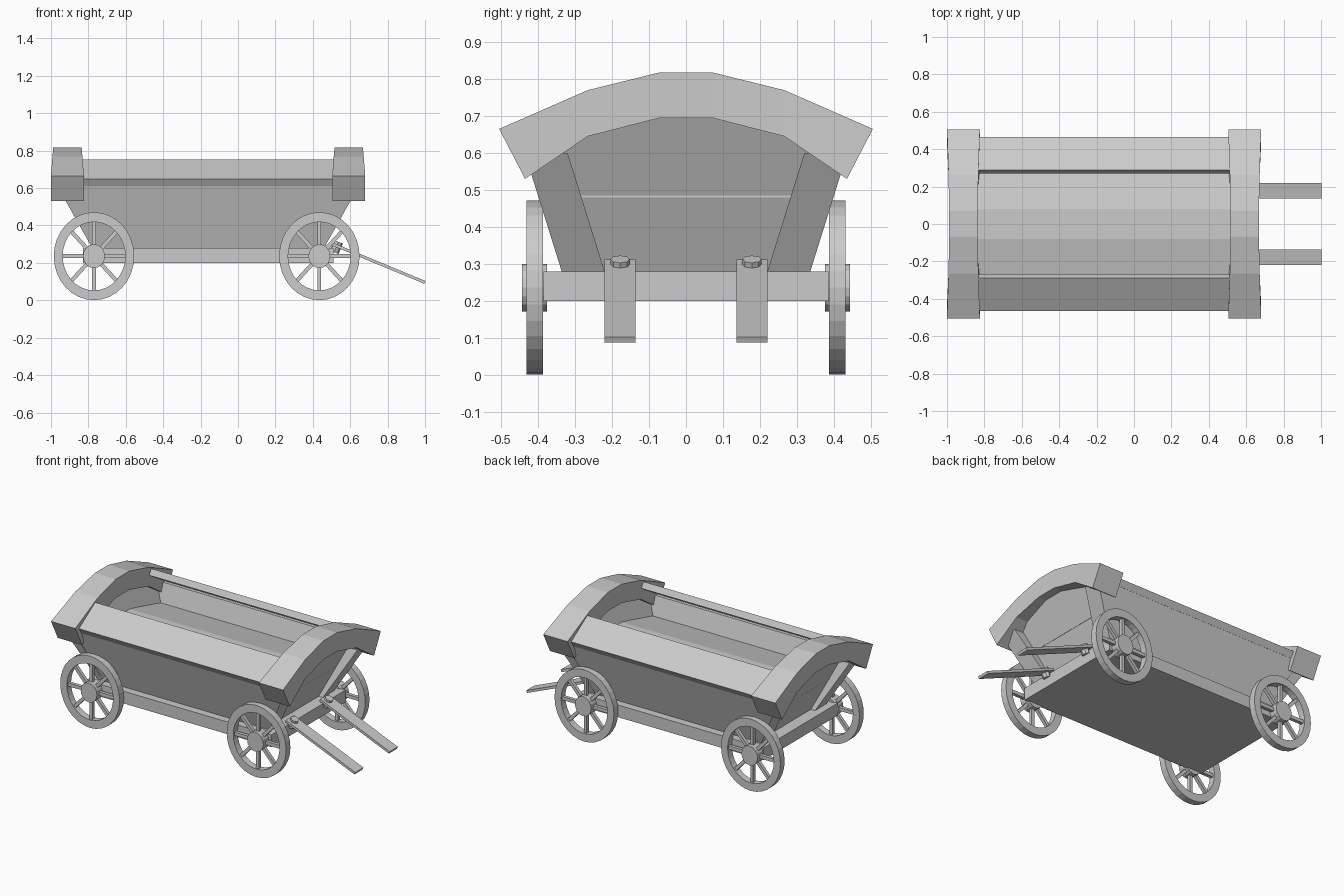
import bpy
import bmesh
from math import cos, sin, pi, radians
from mathutils import Matrix, Vector

cube = bpy.data.objects.get("Cube")
if cube:
    bpy.data.objects.remove(cube, do_unlink=True)

grey = bpy.data.materials.new("plain_grey")
grey.use_nodes = True
grey.diffuse_color = (0.6, 0.6, 0.6, 1)
grey.node_tree.nodes["Principled BSDF"].inputs["Base Color"].default_value = (0.6, 0.6, 0.6, 1)

MID = -0.16          # middle of the wagon body along x
END = 0.59           # half length of the body at its foot


def finish(name, bm):
    bmesh.ops.recalc_face_normals(bm, faces=bm.faces)
    mesh = bpy.data.meshes.new(name)
    bm.to_mesh(mesh)
    bm.free()
    mesh.materials.append(grey)
    obj = bpy.data.objects.new(name, mesh)
    bpy.context.collection.objects.link(obj)
    return obj


def loft(name, rings, closed=False):
    """Skin a row of equal rings; cap the ends unless the row is closed."""
    bm = bmesh.new()
    rows = [[bm.verts.new(p) for p in ring] for ring in rings]
    n = len(rows[0])
    pairs = list(zip(rows, rows[1:]))
    if closed:
        pairs.append((rows[-1], rows[0]))
    else:
        bm.faces.new(rows[0])
        bm.faces.new(rows[-1])
    for a, b in pairs:
        for i in range(n):
            j = (i + 1) % n
            bm.faces.new((a[i], a[j], b[j], b[i]))
    return finish(name, bm)


def rect(x0, x1, y0, y1, z):
    return [(x0, y0, z), (x1, y0, z), (x1, y1, z), (x0, y1, z)]


def box(name, size, matrix):
    bm = bmesh.new()
    bmesh.ops.create_cube(bm, size=1, matrix=matrix @ Matrix.Diagonal((*size, 1)))
    return finish(name, bm)


def cylinder(name, radius, depth, sides, matrix):
    bm = bmesh.new()
    bmesh.ops.create_cone(bm, cap_ends=True, segments=sides, radius1=radius,
                          radius2=radius, depth=depth, matrix=matrix)
    return finish(name, bm)


# Chassis slab
box("chassis", (1.34, 0.77, 0.08), Matrix.Translation((MID, 0, 0.24)))

# Leaning side walls and the sloping boards on top of them
for s, side in ((1, "left"), (-1, "right")):
    loft(side + "_wall", [
        rect(MID - END, MID + END, s * 0.30, s * 0.335, 0.28),
        rect(MID - 0.74, MID + 0.74, s * 0.405, s * 0.44, 0.62)])
    board = [(0.29, 0.752), (0.465, 0.648), (0.442, 0.61), (0.27, 0.715)]
    loft(side + "_top_board", [[(MID + x, s * y, z) for y, z in board]
                               for x in (-0.7, 0.7)])

# Cambered plank floor inside the body
camber = [(-0.375, 0.5), (-0.08, 0.565), (0.08, 0.565), (0.375, 0.5),
          (0.37, 0.48), (-0.37, 0.48)]
loft("inner_floor", [[(MID + x, y, z) for y, z in camber] for x in (-0.68, 0.68)])

# End panels, corner posts and arches, the same at both ends
panel = [(-0.33, 0.28), (-0.42, 0.56), (-0.265, 0.66), (-0.07, 0.71),
         (0.07, 0.71), (0.265, 0.66), (0.42, 0.56), (0.33, 0.28)]
# Stations across each arch: outer y, z, inner y, z and half width
half_arch = [(0.07, 0.818, 0.07, 0.695, 0.076), (0.265, 0.77, 0.265, 0.645, 0.08),
             (0.505, 0.665, 0.435, 0.53, 0.088)]
arch = [(-a, b, -c, d, w) for a, b, c, d, w in reversed(half_arch)] + half_arch
for e, end in ((1, "front"), (-1, "back")):
    loft(end + "_end_panel", [
        [(MID + e * (END - inset + 0.44 * (z - 0.28)), y, z) for y, z in panel]
        for inset in (0.03, 0)])
    for s, side in ((1, "left"), (-1, "right")):
        loft(f"{end}_{side}_post", [
            rect(MID + e * 0.58, MID + e * 0.62, s * 0.22, s * 0.336, 0.28),
            rect(MID + e * 0.72, MID + e * 0.80, s * 0.32, s * 0.436, 0.6)])
    mid = MID + e * 0.752
    loft(end + "_arch", [
        [(mid - w, oy, oz), (mid + w, oy, oz), (mid + w, iy, iz), (mid - w, iy, iz)]
        for oy, oz, iy, iz, w in arch])

# Wheels: rim, hub and eight spokes, slightly narrower than tall
SIDES, SQUASH, AXLE_Z = 32, 0.915, 0.236
for end, wx in (("front", 0.435), ("back", -0.77)):
    for s, side in ((1, "left"), (-1, "right")):
        tag = f"{end}_{side}_"
        place = Matrix.Translation((wx, s * 0.409, AXLE_Z)) @ Matrix.Diagonal((SQUASH, 1, 1, 1))
        rings = []
        for i in range(SIDES):
            a = 2 * pi * i / SIDES
            rings.append([place @ Vector((r * cos(a), y, r * sin(a)))
                          for r, y in ((0.235, -0.022), (0.235, 0.022),
                                       (0.183, 0.022), (0.183, -0.022))])
        loft(tag + "wheel_rim", rings, closed=True)
        cylinder(tag + "wheel_hub", 0.064, 0.068, 16,
                 place @ Matrix.Rotation(pi / 2, 4, "X"))
        for k in range(8):
            turn = Matrix.Rotation(k * pi / 4, 4, "Y")
            box(f"{tag}spoke_{k + 1}", (0.15, 0.022, 0.022),
                place @ turn @ Matrix.Translation((0.12, 0, 0)))

# Pull shafts with their bolts
tilt = Matrix.Rotation(radians(22.5), 4, "Y")
for y, side in ((0.178, "left"), (-0.178, "right")):
    box(side + "_shaft", (0.545, 0.084, 0.016),
        Matrix.Translation((0.748, y, 0.2)) @ tilt)
    cylinder(side + "_shaft_bolt", 0.026, 0.06, 8,
             Matrix.Translation((0.525, y, 0.285)) @ tilt)
